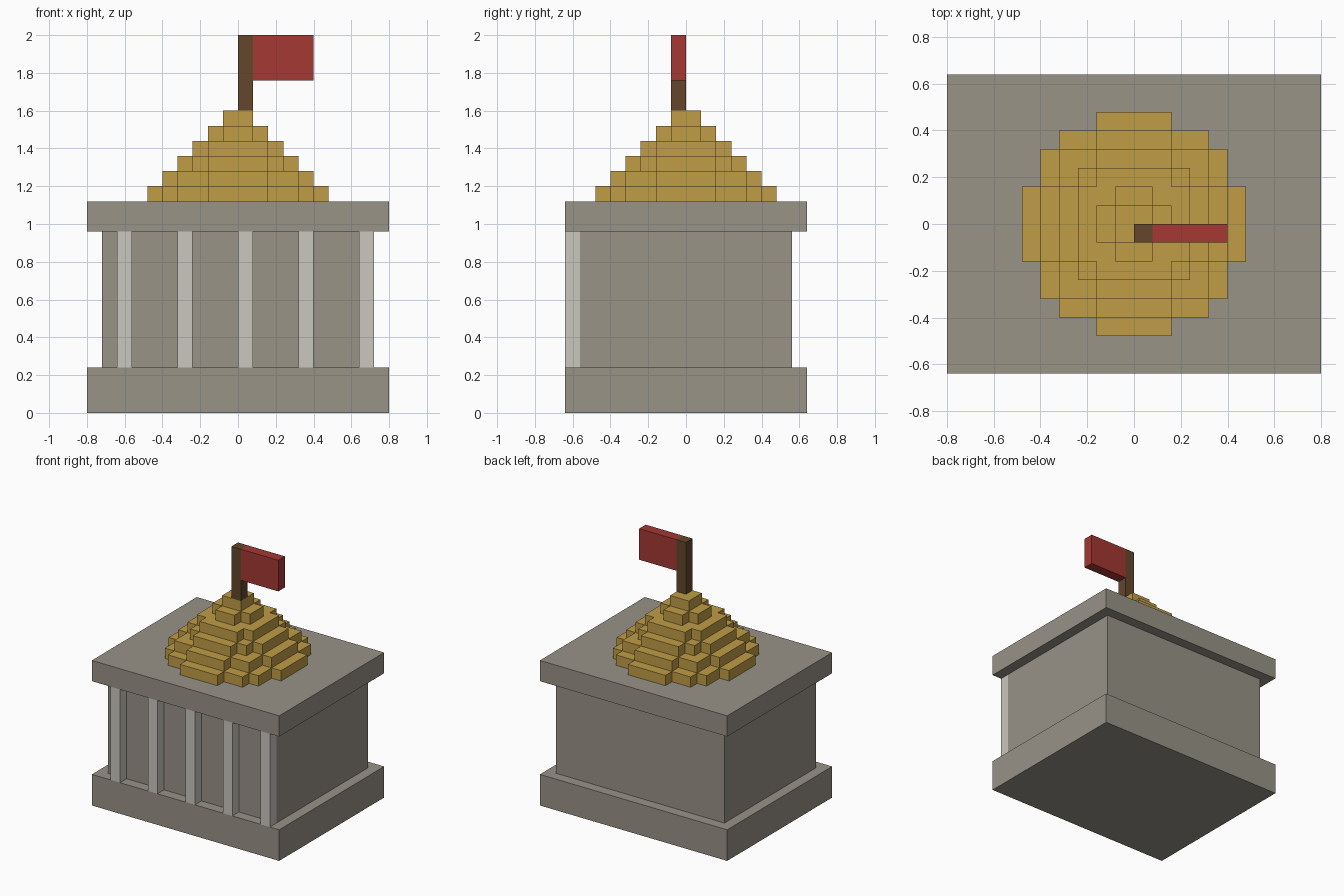
import bpy, bmesh, math

if "Cube" in bpy.data.objects:
    bpy.data.objects.remove(bpy.data.objects["Cube"])

U = 0.08  # block size


def material(name, rgb):
    lin = [((c / 255 + 0.055) / 1.055) ** 2.4 for c in rgb]
    m = bpy.data.materials.new(name)
    m.diffuse_color = (*lin, 1)
    m.use_nodes = True
    m.node_tree.nodes["Principled BSDF"].inputs["Base Color"].default_value = m.diffuse_color
    return m


stone = material("grey stone", (152, 147, 135))
pale = material("pale stone", (202, 199, 190))
gold = material("gold", (192, 156, 70))
wood = material("brown wood", (99, 70, 44))
red = material("red cloth", (163, 56, 52))


def prism(name, outline, z0, z1, mat):
    """Extrude a counter-clockwise outline, all in block units."""
    bm = bmesh.new()
    face = bm.faces.new([bm.verts.new((x * U, y * U, z0 * U)) for x, y in outline])
    top = bmesh.ops.extrude_face_region(bm, geom=[face])["geom"]
    for v in top:
        if isinstance(v, bmesh.types.BMVert):
            v.co.z = z1 * U
    bmesh.ops.recalc_face_normals(bm, faces=bm.faces)
    me = bpy.data.meshes.new(name)
    bm.to_mesh(me)
    bm.free()
    me.materials.append(mat)
    ob = bpy.data.objects.new(name, me)
    bpy.context.collection.objects.link(ob)
    return ob


def box(name, x0, x1, y0, y1, z0, z1, mat):
    return prism(name, [(x0, y0), (x1, y0), (x1, y1), (x0, y1)], z0, z1, mat)


def disc_outline(r):
    """Stepped circle: blocks whose centre lies within radius r."""
    quarter = []
    for j in range(r):
        w = int(math.sqrt(r * r - (j + 0.5) ** 2) + 0.5)
        if quarter and quarter[-1][0] == w:
            quarter[-1] = (w, j + 1)
        else:
            if quarter:
                quarter.append((w, j))
            quarter.append((w, j + 1))
    pts = []
    for _ in range(4):
        pts += quarter
        quarter = [(-y, x) for x, y in quarter]
    # drop repeated points where quarters meet
    return [p for i, p in enumerate(pts) if p != pts[i - 1]]


# Base, walls and roof slab
box("base", -10, 10, -8, 8, 0, 3, stone)
box("walls", -9, 9, -7, 7, 3, 12, stone)
box("roof_slab", -10, 10, -8, 8, 12, 14, stone)

# Front columns
for i, x in enumerate(range(-8, 9, 4)):
    box(f"column_{i + 1}", x, x + 1, -8, -7, 3, 12, pale)

# Stepped dome
for k in range(6):
    prism(f"dome_layer_{k + 1}", disc_outline(6 - k), 14 + k, 15 + k, gold)

# Flag pole and flag
box("flag_pole", 0, 1, -1, 0, 20, 25, wood)
box("flag", 1, 5, -1, 0, 22, 25, red)
